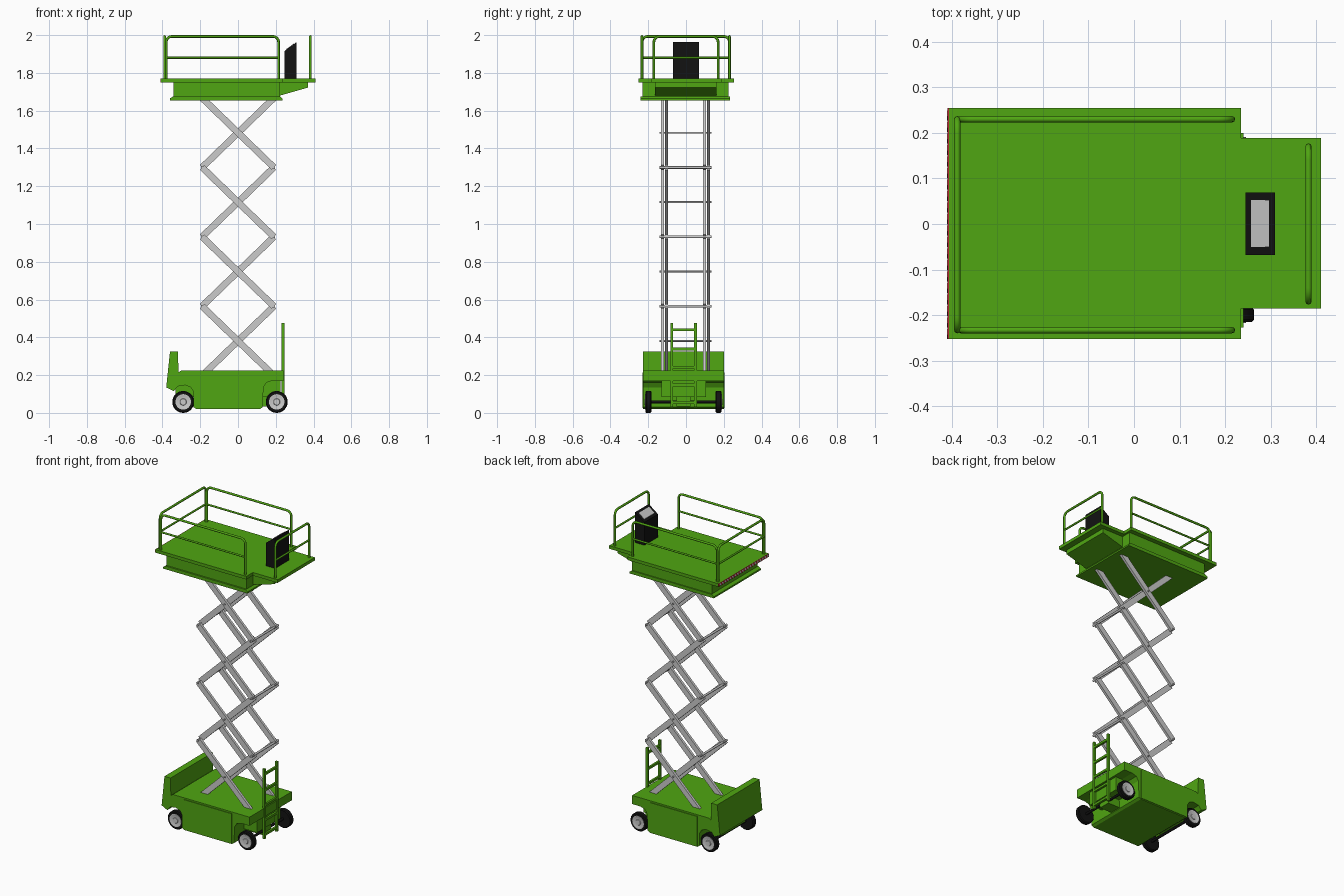
import bpy, bmesh, math
from mathutils import Vector

if "Cube" in bpy.data.objects:
    bpy.data.objects.remove(bpy.data.objects["Cube"])


def material(name, rgb):
    m = bpy.data.materials.new(name)
    m.diffuse_color = (*rgb, 1)
    m.use_nodes = True
    m.node_tree.nodes["Principled BSDF"].inputs["Base Color"].default_value = m.diffuse_color
    return m


GREEN = material("green_paint", (0.08, 0.38, 0.006))
BLACK = material("black_rubber", (0.006, 0.006, 0.006))
RED = material("warning_red", (0.45, 0.02, 0.03))
STEEL = None


def add_object(name, bm, mat):
    bmesh.ops.recalc_face_normals(bm, faces=bm.faces)
    me = bpy.data.meshes.new(name)
    bm.to_mesh(me)
    bm.free()
    ob = bpy.data.objects.new(name, me)
    bpy.context.collection.objects.link(ob)
    if mat:
        me.materials.append(mat)
    return ob


def prism(name, pts, vec, mat, bevel=0):
    """Closed outline pushed along vec."""
    bm = bmesh.new()
    f = bm.faces.new([bm.verts.new(p) for p in pts])
    r = bmesh.ops.extrude_face_region(bm, geom=[f])
    bmesh.ops.translate(bm, vec=vec, verts=[v for v in r["geom"] if isinstance(v, bmesh.types.BMVert)])
    ob = add_object(name, bm, mat)
    if bevel:
        b = ob.modifiers.new("bevel", "BEVEL")
        b.width, b.segments = bevel, 2
    return ob


def side_prism(name, xz, y0, y1, mat, bevel=0):
    return prism(name, [(x, y0, z) for x, z in xz], (0, y1 - y0, 0), mat, bevel)


def box(name, x, y, z, mat, bevel=0):
    return side_prism(name, [(x[0], z[0]), (x[1], z[0]), (x[1], z[1]), (x[0], z[1])], *y, mat, bevel)


def tube(name, pts, r, mat):
    cu = bpy.data.curves.new(name, "CURVE")
    cu.dimensions = "3D"
    cu.bevel_depth, cu.bevel_resolution, cu.use_fill_caps = r, 2, True
    sp = cu.splines.new("POLY")
    sp.points.add(len(pts) - 1)
    for p, q in zip(sp.points, pts):
        p.co = (*q, 1)
    ob = bpy.data.objects.new(name, cu)
    bpy.context.collection.objects.link(ob)
    if mat:
        cu.materials.append(mat)
    bpy.ops.object.select_all(action="DESELECT")
    ob.select_set(True)
    bpy.context.view_layer.objects.active = ob
    bpy.ops.object.convert(target="MESH")
    bpy.ops.object.shade_smooth_by_angle(angle=math.radians(50))


def lathe(name, profile, centre, mat, n=32):
    """Closed (radius, y) outline spun around the y axis."""
    bm = bmesh.new()
    rings = [[bm.verts.new((centre[0] + r * math.cos(2 * math.pi * i / n), centre[1] + y,
                            centre[2] + r * math.sin(2 * math.pi * i / n))) for i in range(n)]
             for r, y in profile]
    for a, b in zip(rings, rings[1:]):
        for i in range(n):
            bm.faces.new((a[i], a[(i + 1) % n], b[(i + 1) % n], b[i]))
    bm.faces.new(rings[0])
    bm.faces.new(rings[-1])
    ob = add_object(name, bm, mat)
    bpy.ops.object.select_all(action="DESELECT")
    ob.select_set(True)
    bpy.context.view_layer.objects.active = ob
    bpy.ops.object.shade_smooth_by_angle(angle=math.radians(30))


def guard_rail(name, a, b):
    """Rounded hoop between two floor points, plus a mid rail."""
    a, b, rad, top, base = Vector(a), Vector(b), 0.03, 1.993, 1.765
    d = (b - a).normalized()
    up = Vector((0, 0, 1))
    arc = [(rad * (1 - math.cos(t)), top - rad + rad * math.sin(t))
           for t in (i * math.pi / 12 for i in range(7))]
    pts = [a + up * base] + [a + d * s + up * z for s, z in arc]
    pts += [b - d * s + up * z for s, z in reversed(arc)] + [b + up * base]
    tube(name + "_hoop", pts, 0.007, GREEN)
    tube(name + "_mid_bar", [a + up * 1.88, b + up * 1.88], 0.006, GREEN)


# Chassis with wheel arches and end board
side_prism("chassis_body", [
    (-0.38, 0.135), (-0.36, 0.325), (-0.318, 0.325), (-0.315, 0.215), (-0.30, 0.225),
    (0.24, 0.225), (0.24, 0.17), (0.18, 0.17), (0.15, 0.16), (0.135, 0.135), (0.13, 0.03),
    (0.115, 0.02), (-0.22, 0.02), (-0.235, 0.03), (-0.235, 0.11), (-0.25, 0.135),
    (-0.28, 0.147), (-0.32, 0.14), (-0.34, 0.115)], -0.227, 0.2, GREEN)
for y, label in ((-0.231, "front"), (0.2, "back")):
    box(f"{label}_side_panel", (-0.222, 0.115), (y, y + 0.004), (0.026, 0.215), GREEN)
box("right_axle_housing", (0.12, 0.225), (-0.13, 0.105), (0.085, 0.175), GREEN)
box("left_axle_housing", (-0.33, -0.22), (-0.13, 0.105), (0.085, 0.16), GREEN)
box("steering_bracket", (0.12, 0.215), (-0.05, 0.025), (0.035, 0.09), GREEN)

# Wheels and axles
for x, end in ((-0.29, "left"), (0.205, "right")):
    for y, s, side in ((-0.199, -1, "front"), (0.172, 1, "back")):
        c = (x, y, 0.058)
        lathe(f"{end}_{side}_tyre", [(0.042, -0.016), (0.053, -0.016), (0.058, -0.011),
                                     (0.058, 0.011), (0.053, 0.016), (0.042, 0.016)], c, BLACK)
        lathe(f"{end}_{side}_hub", [(0.041, 0.012 * s), (0.041, 0.0185 * s), (0.035, 0.0185 * s),
                                    (0.03, 0.0165 * s), (0.018, 0.0165 * s), (0.016, 0.02 * s),
                                    (0.007, 0.02 * s)], c, STEEL)
    tube(f"{end}_axle", [(x, -0.199, 0.058), (x, 0.172, 0.058)], 0.008, BLACK)

# Boarding ladder
for y, side in ((-0.075, "front"), (0.05, "back")):
    box(f"ladder_{side}_rail", (0.23, 0.245), (y - 0.007, y + 0.007), (0.03, 0.475), GREEN)
for i, z in enumerate((0.055, 0.148, 0.242, 0.338, 0.44)):
    box(f"ladder_rung_{i}", (0.231, 0.244), (-0.075, 0.05), (z - 0.007, z + 0.007), GREEN)

# Scissor arms: four crossed tiers on each side, with tie rods
Z0, PITCH, HALF, W = 0.197, 0.3675, 0.19, 0.0175


def arm(name, sign, z, y):
    a, b = Vector((-HALF * sign, 0, z)), Vector((HALF * sign, 0, z + PITCH))
    d = (b - a).normalized()
    n = Vector((-d.z, 0, d.x)) * W
    off = Vector((0, y - 0.008, 0))
    prism(name, [p + off for p in (a + n, a - n, b - n, b + n)], (0, 0.016, 0), STEEL)


for t in range(4):
    z = Z0 + PITCH * t
    for s, side in ((-1, "front"), (1, "back")):
        arm(f"{side}_outer_arm_{t}", s, z, s * 0.122 - 0.003)
        arm(f"{side}_inner_arm_{t}", -s, z, s * 0.1 - 0.003)
    tube(f"centre_rod_{t}", [(0, -0.14, z + PITCH / 2), (0, 0.134, z + PITCH / 2)], 0.005, STEEL)
    if t:
        for x, side in ((-HALF, "left"), (HALF, "right")):
            tube(f"{side}_joint_rod_{t}", [(x, -0.14, z), (x, 0.134, z)], 0.007, STEEL)

# Platform
prism("platform_deck", [(x, y, 1.749) for x, y in (
    (-0.407, -0.252), (0.235, -0.252), (0.235, -0.186), (0.41, -0.186),
    (0.41, 0.189), (0.235, 0.189), (0.235, 0.255), (-0.407, 0.255))], (0, 0, 0.02), GREEN)
box("platform_frame", (-0.342, 0.222), (-0.23, 0.226), (1.67, 1.75), GREEN)
side_prism("platform_base_plate", [(-0.36, 1.655), (0.235, 1.655), (0.235, 1.665), (0.222, 1.676),
                                   (-0.342, 1.676), (-0.36, 1.665)], -0.24, 0.233, GREEN)
side_prism("extension_support", [(0.2, 1.75), (0.37, 1.75), (0.37, 1.722), (0.222, 1.68), (0.2, 1.68)],
           -0.165, 0.162, GREEN)

# Striped warning strip on the left edge
box("warning_strip", (-0.409, -0.406), (-0.252, 0.255), (1.749, 1.769), RED)
for i in range(20):
    y = -0.252 + i * 0.0252
    prism(f"warning_stripe_{i}", [(-0.41, y, 1.75), (-0.41, y + 0.012, 1.75),
                                  (-0.41, y + 0.022, 1.768), (-0.41, y + 0.01, 1.768)],
          (0.002, 0, 0), STEEL)

# Guard rails
guard_rail("front_guard", (-0.38, -0.233, 0), (0.215, -0.233, 0))
guard_rail("back_guard", (-0.38, 0.23, 0), (0.215, 0.23, 0))
guard_rail("left_guard", (-0.388, -0.233, 0), (-0.388, 0.23, 0))
guard_rail("right_guard", (0.383, -0.17, 0), (0.383, 0.17, 0))

# Control console with sloping screen
side_prism("control_console", [(0.245, 1.768), (0.31, 1.768), (0.31, 1.963), (0.245, 1.915)],
           -0.068, 0.069, BLACK)
side_prism("console_screen", [(0.258, 1.92), (0.297, 1.949), (0.296, 1.956), (0.257, 1.927)],
           -0.05, 0.053, STEEL)
